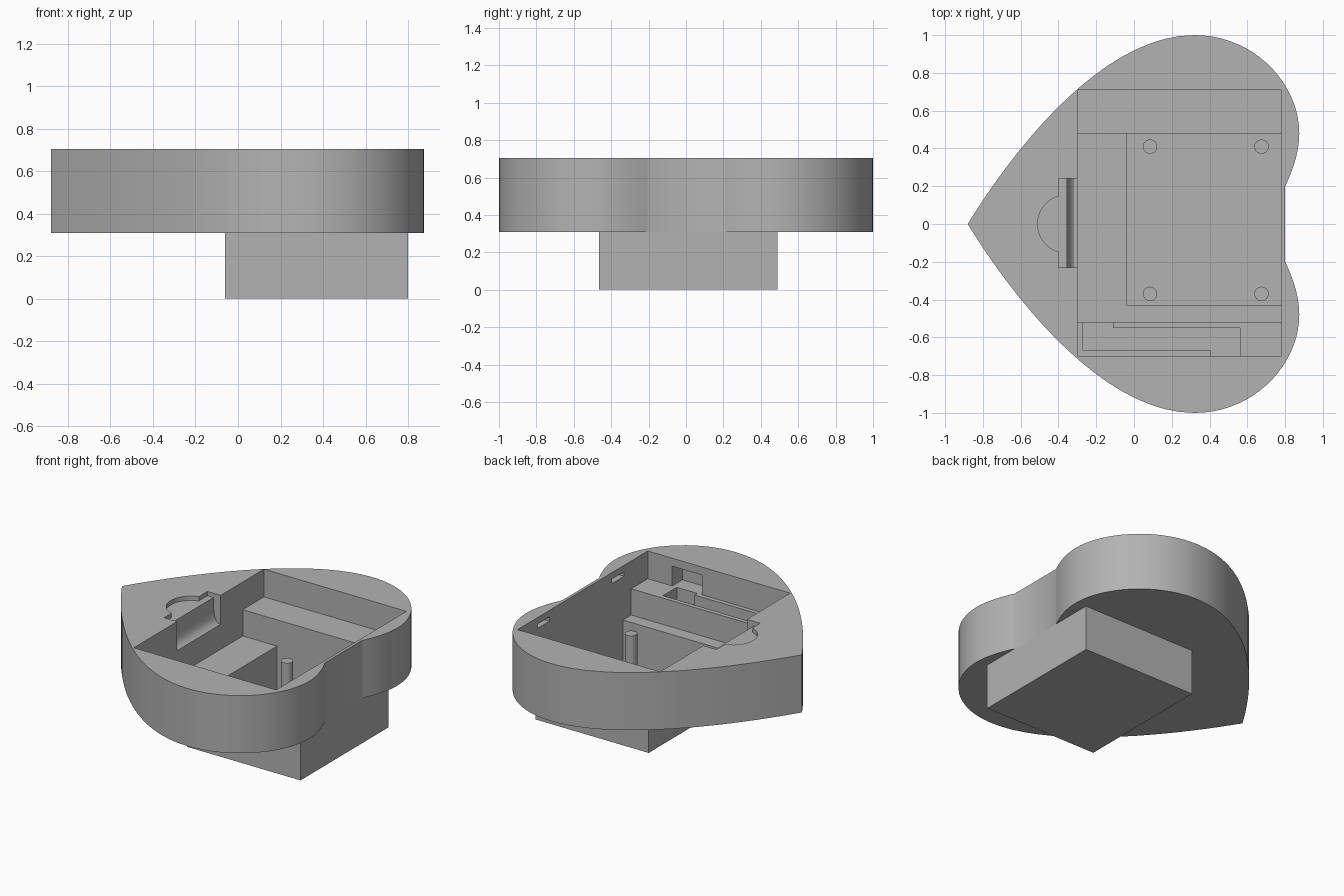
import bpy, bmesh, math
from mathutils import Vector
from mathutils.geometry import interpolate_bezier

cube = bpy.data.objects.get("Cube")
if cube:
    bpy.data.objects.remove(cube, do_unlink=True)

grey = bpy.data.materials.new("light grey plastic")
grey.use_nodes = True
COLOUR = (0.45, 0.45, 0.45, 1)
grey.diffuse_color = COLOUR
grey.node_tree.nodes["Principled BSDF"].inputs["Base Color"].default_value = COLOUR


def prism(name, points, push):
    """Closed solid made by pushing a planar outline along a vector."""
    bm = bmesh.new()
    face = bm.faces.new([bm.verts.new(p) for p in points])
    moved = bmesh.ops.extrude_face_region(bm, geom=[face])["geom"]
    verts = [g for g in moved if isinstance(g, bmesh.types.BMVert)]
    bmesh.ops.translate(bm, verts=verts, vec=push)
    bmesh.ops.recalc_face_normals(bm, faces=bm.faces)
    mesh = bpy.data.meshes.new(name)
    bm.to_mesh(mesh)
    bm.free()
    obj = bpy.data.objects.new(name, mesh)
    bpy.context.collection.objects.link(obj)
    mesh.materials.append(grey)
    return obj


def flat(name, outline, z0, z1):
    return prism(name, [(x, y, z0) for x, y in outline], (0, 0, z1 - z0))


def box(name, x0, x1, y0, y1, z0, z1):
    return flat(name, [(x0, y0), (x1, y0), (x1, y1), (x0, y1)], z0, z1)


def disc(name, x, y, r, z0, z1, sides=40):
    ring = [(x + r * math.cos(i * math.tau / sides),
             y + r * math.sin(i * math.tau / sides)) for i in range(sides)]
    return flat(name, ring, z0, z1)


def activate(obj):
    bpy.ops.object.select_all(action="DESELECT")
    obj.select_set(True)
    bpy.context.view_layer.objects.active = obj


def cut(obj, cutter):
    """Carve the cutter out of the object, then discard it."""
    cutter.hide_render = True
    mod = obj.modifiers.new("cut", "BOOLEAN")
    mod.operation = "DIFFERENCE"
    mod.solver = "EXACT"
    mod.object = cutter
    activate(obj)
    bpy.ops.object.modifier_apply(modifier=mod.name)
    bpy.data.objects.remove(cutter, do_unlink=True)


def smooth(obj):
    activate(obj)
    bpy.ops.object.shade_smooth_by_angle(angle=math.radians(30))


BASE, TOP, ABOVE = 0.31, 0.705, 0.8
SHELF, FLOOR = 0.515, 0.335

# Heart outline: half from tip to notch, then mirrored
spans = [
    ((-0.88, 0), (-0.66, 0.36), (-0.18, 1.0), (0.32, 1.0)),
    ((0.32, 1.0), (0.64, 1.0), (0.875, 0.74), (0.875, 0.48)),
    ((0.875, 0.48), (0.875, 0.37), (0.83, 0.26), (0.80, 0.20)),
]
half = []
for span in spans:
    pts = interpolate_bezier(*[Vector((*p, 0)) for p in span], 20)
    half += [(p.x, p.y) for p in pts[:-1]]
half.append((0.80, 0.20))
outline = half + [(x, -y) for x, y in reversed(half[1:])]
case = flat("heart_case", outline, BASE, TOP)

# Main pocket with side shelves, then the lower floor between them
cut(case, box("pocket", -0.30, 0.78, -0.70, 0.71, SHELF, ABOVE))
cut(case, box("middle", -0.30, 0.78, -0.52, 0.48, FLOOR, ABOVE))

# Opening into the lower tray
cut(case, box("opening", -0.04, 0.78, -0.43, 0.48, 0.2, ABOVE))

# Stepped trench in the front shelf and the recess in the wall behind it
trench = [(-0.27, -0.50), (-0.27, -0.67), (0.405, -0.67), (0.405, -0.70),
          (0.56, -0.70), (0.56, -0.55), (-0.11, -0.55), (-0.11, -0.50)]
cut(case, flat("trench", trench, 0.43, 0.6))
cut(case, box("wall_recess", 0.37, 0.595, -0.81, -0.68, SHELF, 0.65))

# Two small latch slots in the thick side wall
for y in (0.43, -0.38):
    cut(case, box("latch_slot", 0.75, 0.82, y - 0.065, y + 0.065, 0.63, 0.66))

# Finger notch: round thumb dip and a curved scoop into the pocket
cut(case, disc("thumb_dip", -0.357, 0, 0.153, 0.675, ABOVE, 48))
scoop = [(-0.40, ABOVE), (-0.40, 0.675), (-0.355, 0.675), (-0.352, 0.59),
         (-0.345, 0.545), (-0.333, 0.52), (-0.317, 0.508), (-0.28, 0.505),
         (-0.28, ABOVE)]
cut(case, prism("scoop", [(x, -0.23, z) for x, z in scoop], (0, 0.47, 0)))
smooth(case)

# Lower tray, open at the top
tray = box("lower_tray", -0.06, 0.80, -0.465, 0.49, 0, BASE)
cut(tray, box("tray_hollow", -0.04, 0.78, -0.43, 0.48, 0.025, 0.5))

# Support posts
for i, (x, y) in enumerate([(0.085, 0.41), (0.675, 0.41),
                            (0.085, -0.37), (0.675, -0.37)]):
    smooth(disc(f"support_post_{i + 1}", x, y, 0.038, 0.02, 0.295, 32))
